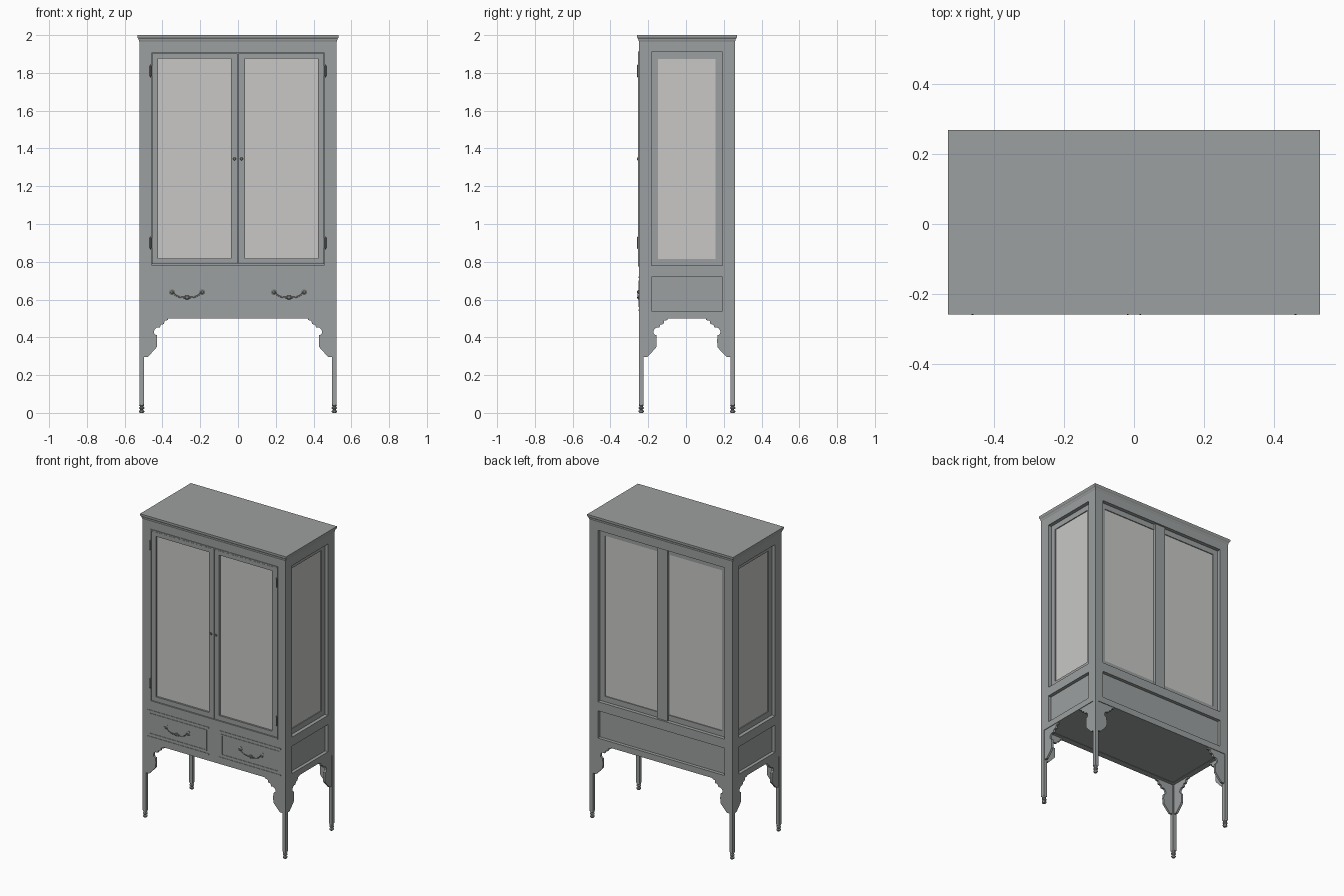
import bpy, bmesh, math
from mathutils import Vector, Matrix

if "Cube" in bpy.data.objects:
    bpy.data.objects.remove(bpy.data.objects["Cube"])

HX, HY, CY = 0.522, 0.254, 0.005      # half width, half depth, depth offset
Z0, Z1 = 0.50, 1.98                   # carcass bottom and top


def material(name, col):
    m = bpy.data.materials.new(name)
    m.diffuse_color = (*col, 1)
    m.use_nodes = True
    m.node_tree.nodes["Principled BSDF"].inputs["Base Color"].default_value = m.diffuse_color
    return m


PAINT = material("grey_paint", (0.335, 0.350, 0.350))
GLASS = material("pale_glass", (0.58, 0.575, 0.56))
METAL = material("dark_metal", (0.20, 0.21, 0.20))


def wall(origin, u, n):
    """Local wall space: across, outward, up."""
    u, n = Vector(u), Vector(n)
    m = Matrix((u, n, (0, 0, 1))).transposed().to_4x4()
    m.translation = origin
    return m


FRONT = wall((0, CY - HY, 0), (1, 0, 0), (0, -1, 0))
BACK = wall((0, CY + HY, 0), (-1, 0, 0), (0, 1, 0))
RIGHT = wall((HX, CY, 0), (0, 1, 0), (1, 0, 0))
LEFT = wall((-HX, CY, 0), (0, -1, 0), (-1, 0, 0))
WORLD = Matrix.Identity(4)


def finish(name, bm, mat, m=WORLD, smooth=False):
    bm.transform(m)
    bmesh.ops.recalc_face_normals(bm, faces=bm.faces)
    me = bpy.data.meshes.new(name)
    bm.to_mesh(me)
    bm.free()
    me.materials.append(mat)
    ob = bpy.data.objects.new(name, me)
    bpy.context.collection.objects.link(ob)
    if smooth:
        bpy.context.view_layer.objects.active = ob
        ob.select_set(True)
        bpy.ops.object.shade_smooth_by_angle()
        ob.select_set(False)
    return ob


def boxes(name, items, mat=PAINT, m=WORLD):
    """Each item: across range, outward range, height range."""
    bm = bmesh.new()
    for a0, a1, d0, d1, z0, z1 in items:
        t = Matrix.Translation(((a0 + a1) / 2, (d0 + d1) / 2, (z0 + z1) / 2))
        s = Matrix.Diagonal((a1 - a0, d1 - d0, z1 - z0, 1))
        bmesh.ops.create_cube(bm, size=1, matrix=t @ s)
    return finish(name, bm, mat, m)


def ring(a0, a1, z0, z1, w, d0, d1):
    """Four bars forming a rectangle, w wide, inside the given outline."""
    return [(a0, a1, d0, d1, z1 - w, z1), (a0, a1, d0, d1, z0, z0 + w),
            (a0, a0 + w, d0, d1, z0 + w, z1 - w), (a1 - w, a1, d0, d1, z0 + w, z1 - w)]


def lathe(name, profile, mat, m, n=12):
    bm = bmesh.new()
    vs = [bm.verts.new((r, 0, z)) for r, z in profile]
    es = [bm.edges.new(p) for p in zip(vs, vs[1:])]
    bmesh.ops.spin(bm, geom=vs + es, cent=(0, 0, 0), axis=(0, 0, 1), angle=math.tau,
                   steps=n, use_merge=True)
    bmesh.ops.remove_doubles(bm, verts=bm.verts, dist=1e-5)
    return finish(name, bm, mat, m, True)


# Carcass core behind the recessed panels
R = 0.035
boxes("carcass_core", [(-HX + R, HX - R, CY - HY + R, CY + HY - R, Z0 + 0.002, Z1)])

# Face frames of the sides and back, with sashes and glass
GZ0, GZ1, OZ0, OZ1 = 0.818, 1.875, 0.78, 1.91
for name, m, half, op in (("right", RIGHT, HY - 0.04, 0.188), ("left", LEFT, HY - 0.04, 0.188),
                          ("back", BACK, HX, 0.462)):
    bars = [(s * half if s < 0 else op, -op if s < 0 else half, -0.04, 0, Z0, Z1) for s in (-1, 1)]
    bars += [(-op, op, -0.04, 0, z0, z1) for z0, z1 in ((Z0, 0.54), (0.72, OZ0), (OZ1, Z1))]
    bars += [(-op, op, -0.04, -0.022, 0.54, 0.72)]
    g = op - 0.036
    boxes(name + "_frame", bars, PAINT, m)
    sash = ring(-op, op, OZ0, OZ1, 0.036, -0.04, -0.024)
    panes = [(-g, g)]
    if name == "back":
        sash += [(-0.038, 0.038, -0.04, -0.012, OZ0, OZ1)]
        panes = [(-g, -0.038), (0.038, g)]
    boxes(name + "_sash", sash, PAINT, m)
    boxes(name + "_glass", [(a, b, -0.036, -0.03, GZ0 - .003, GZ1 + .003) for a, b in panes], GLASS, m)

# Front frame
F = 0.462
boxes("front_frame", [(-HX, -F, -0.04, 0, Z0, Z1), (F, HX, -0.04, 0, Z0, Z1),
                      (-F, F, -0.04, 0, Z0, OZ0), (-F, F, -0.04, 0, OZ1, Z1)], PAINT, FRONT)
boxes("door_bead", ring(-F - .004, F + .004, OZ0 - .004, OZ1 + .004, 0.008, -0.01, 0.004), PAINT, FRONT)

for s, side in ((-1, "left"), (1, "right")):
    def span(a, b):
        return (a, b) if s > 0 else (-b, -a)
    # Door with glass
    a, b = span(0.0015, F - 0.007)
    ga, gb = span(0.037, 0.424)
    boxes(side + "_door", [(a, ga, -.04, 0, OZ0 + .007, OZ1 - .007), (gb, b, -.04, 0, OZ0 + .007, OZ1 - .007),
                           (ga, gb, -.04, 0, OZ0 + .007, GZ0), (ga, gb, -.04, 0, GZ1, OZ1 - .007)], PAINT, FRONT)
    boxes(side + "_door_glass", [(ga, gb, -0.02, -0.012, GZ0, GZ1)], GLASS, FRONT)

    # Drawer beads
    a, b = span(0.037, 0.487)
    boxes(side + "_drawer_rails", [(a, b, -.005, .003, z - .004, z + .004) for z in (0.543, 0.717)], PAINT, FRONT)
    a, b = span(0.052, 0.475)
    boxes(side + "_drawer_bead", ring(a, b, 0.56, 0.70, 0.008, -.005, .003), PAINT, FRONT)

    # Door knob and hinges
    out = Matrix.Rotation(math.radians(-90), 4, 'X')

    def knob(x, z):
        return FRONT @ Matrix.Translation((x, 0, z)) @ out
    lathe(side + "_knob", [(0, -.003), (.004, -.003), (.004, .004), (.008, .006), (.006, .010), (0, .011)],
          METAL, knob(s * 0.018, 1.345))
    for z, h in ((1.81, "upper"), (0.90, "lower")):
        hp = [(0, -.034), (.003, -.031), (.0055, -.027), (.0055, .027), (.003, .031), (0, .034)]
        lathe(f"{side}_{h}_hinge", hp, METAL, FRONT @ Matrix.Translation((s * 0.462, 0.006, z)), 8)

    # Drawer pull: rosettes, curved bail and centre ornament
    hx = s * 0.27
    for k in (-1, 1):
        lathe(f"{side}_pull_rosette", [(.016, -.003), (.016, .002), (.011, .004), (.007, .009), (0, .010)],
              METAL, knob(hx + k * 0.080, 0.640))
    bm = bmesh.new()
    prev = None
    for i in range(17):
        t = -1 + i / 8
        c = Vector((hx + 0.075 * t, 0.006, 0.611 + 0.028 * t ** 4))
        r = 0.004 + 0.003 * max(0, 1 - 5 * abs(t))
        loop = [bm.verts.new(c + Vector((0, 0.5 * r * math.cos(q), r * math.sin(q))))
                for q in (j * math.tau / 8 for j in range(8))]
        if prev:
            for j in range(8):
                bm.faces.new((prev[j], prev[j - 1], loop[j - 1], loop[j]))
        else:
            bm.faces.new(loop)
        prev = loop
    bm.faces.new(prev)
    finish(side + "_pull_bail", bm, METAL, FRONT, True)
    lathe(side + "_pull_ornament", [(0, -.012), (.005, -.009), (.008, 0), (.005, .009), (0, .012)],
          METAL, FRONT @ Matrix.Translation((hx, 0.003, 0.611)) @ Matrix.Diagonal((2, .7, 1, 1)), 10)

# Cornice: stacked outlines stepping outward
bm = bmesh.new()
prev = None
for o, z in ((0, 1.965), (.003, 1.972), (.004, 1.979), (.008, 1.984), (.0105, 1.990), (.0105, 2.0)):
    loop = [bm.verts.new((x * (HX + o), CY + y * (HY + o), z)) for x, y in ((-1, -1), (1, -1), (1, 1), (-1, 1))]
    if prev:
        for j in range(4):
            bm.faces.new((prev[j - 1], prev[j], loop[j], loop[j - 1]))
    else:
        bm.faces.new(loop)
    prev = loop
bm.faces.new(prev)
finish("cornice", bm, PAINT)

# Legs with turned feet
L = 0.024
for sx in (-1, 1):
    for sy in (-1, 1):
        x, y = sx * (HX - L / 2), CY + sy * (HY - L / 2)
        boxes("leg", [(x - L / 2, x + L / 2, y - L / 2, y + L / 2, 0.045, Z0 + .002)])
        lathe("turned_foot", [(0, 0), (.010, 0), (.014, .006), (.014, .011), (.008, .015), (.008, .019),
                              (.014, .023), (.014, .029), (.008, .033), (.013, .038), (.012, .047), (0, .047)],
              PAINT, Matrix.Translation((x, y, 0)))

# Scrolled corner brackets: distance in from the wall edge, height
SCROLL = [(.02, .502), (.152, .502), (.152, .491), (.134, .489), (.130, .470), (.114, .468), (.108, .451),
          (.092, .451), (.082, .444), (.077, .432), (.078, .421), (.084, .414), (.092, .411), (.094, .385),
          (.093, .350), (.084, .338), (.045, .297), (.02, .297)]
for name, m, half in (("front", FRONT, HX), ("back", BACK, HX), ("right", RIGHT, HY), ("left", LEFT, HY)):
    for s in (-1, 1):
        bm = bmesh.new()
        f = bm.faces.new([bm.verts.new((s * (half - a), -0.004, z)) for a, z in SCROLL])
        ex = bmesh.ops.extrude_face_region(bm, geom=[f])
        bmesh.ops.translate(bm, vec=(0, -0.014, 0), verts=[v for v in ex["geom"] if isinstance(v, bmesh.types.BMVert)])
        finish(name + "_bracket", bm, PAINT, m)
